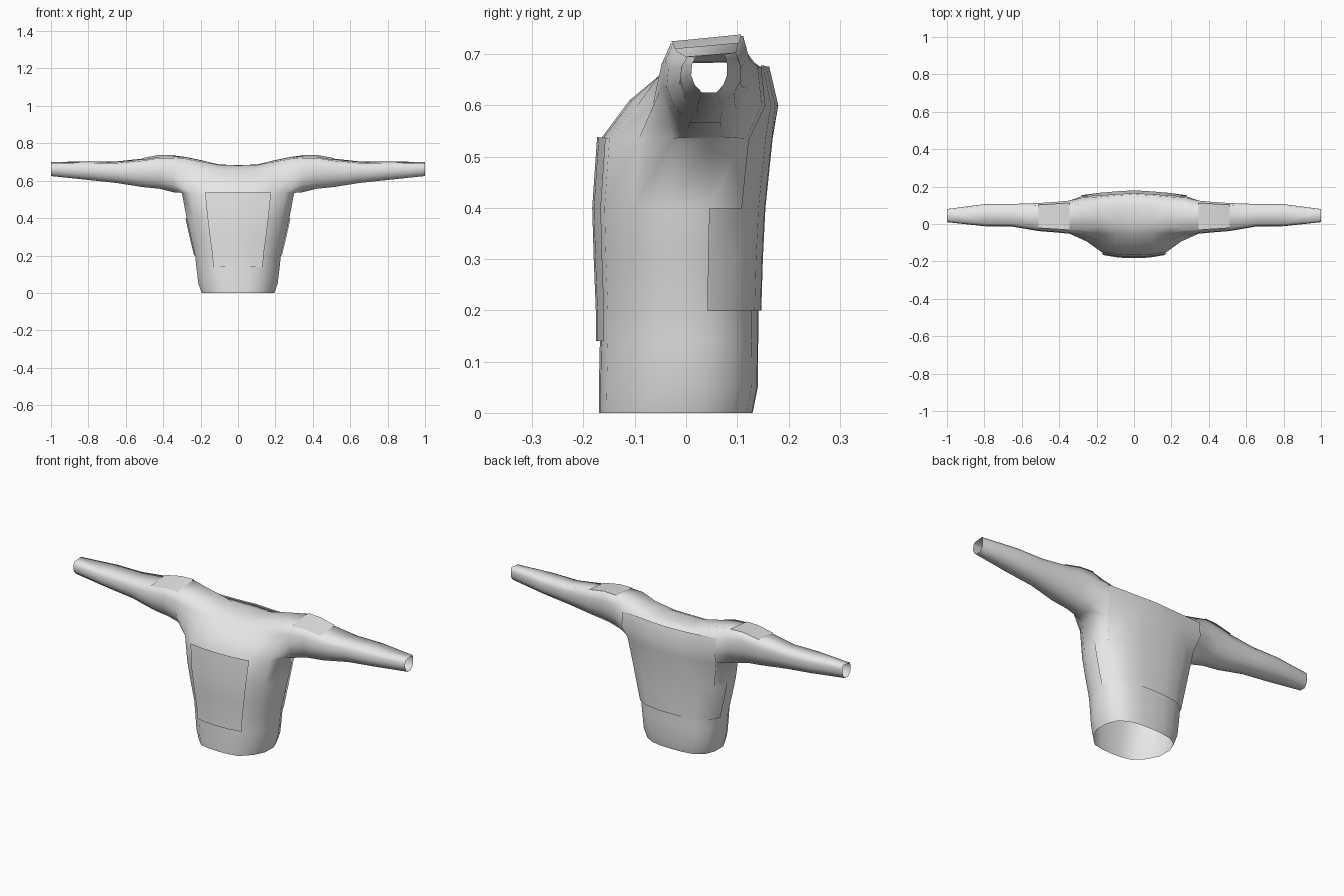
import bpy, bmesh
from mathutils import Vector

cube = bpy.data.objects.get("Cube")
if cube:
    bpy.data.objects.remove(cube)

grey = bpy.data.materials.new("light grey cloth")
grey.use_nodes = True
grey.diffuse_color = (0.8, 0.8, 0.8, 1)
grey.node_tree.nodes["Principled BSDF"].inputs["Base Color"].default_value = (0.8, 0.8, 0.8, 1)

# Half outline of the torso, front centre to back centre
HALF = [(0, -1), (.3, -.98), (.58, -.9), (.85, -.55), (1, -.15),
        (1, .35), (.88, .72), (.62, .92), (.3, .99), (0, 1)]
# z, half width, front y, back y
RINGS = [(0, .195, -.17, .13), (.05, .212, -.17, .14), (.14, .223, -.168, .141),
         (.2, .229, -.168, .141), (.3, .253, -.172, .144),
         (.4, .275, -.175, .149), (.535, .300, -.166, .163)]
# Yoke strips over the shoulder, chest to back, between the ends of the top ring
YOKE = [
    [(0, -.11, .61), (0, -.05, .66), (0, .0, .682), (0, .1, .684), (0, .158, .672), (0, .174, .6)],
    [(.1, -.105, .61), (.1, -.05, .66), (.1, .0, .684), (.1, .1, .686), (.1, .152, .672), (.1, .168, .6)],
    [(.18, -.095, .60), (.19, -.05, .66), (.19, -.01, .70), (.19, .1, .708), (.19, .145, .675), (.19, .16, .6)],
    [(.26, -.065, .60), (.28, -.048, .665), (.28, -.03, .717), (.28, .1, .727), (.28, .14, .675), (.28, .148, .6)],
]
# Sleeve section shape (y, z) and sizes: x, y0, y1, z0, z1
TUBE = [(-.8, -.6), (-1, -.1), (-.95, .45), (-.75, .85), (.85, 1),
        (1, .5), (1, -.1), (.8, -.6), (.4, -1), (-.4, -1)]
SLEEVE = [(.345, -.052, .125, .538, .735), (.42, -.045, .118, .557, .735),
          (.51, -.038, .112, .566, .718), (.65, -.014, .107, .588, .703),
          (.8, -.012, .106, .604, .703), (1.0, .01, .08, .625, .70)]

bm = bmesh.new()
tag = bm.faces.layers.int.new("panel")
FRONT, BACK, SHOULDER = 1, 2, 3


def face(verts, kind=0):
    bm.faces.new(verts)[tag] = kind


# Torso
rings = []
for z, w, f, b in RINGS:
    rings.append([bm.verts.new((u * w, (f + b) / 2 + v * (b - f) / 2, z)) for u, v in HALF])
for r in range(len(rings) - 1):
    lo, hi = rings[r], rings[r + 1]
    for i in range(9):
        kind = 0
        if i < 2 and r >= 2:
            kind = FRONT
        if r >= 3 and (i >= 6 or (i == 5 and r < 5)):
            kind = BACK
        face((lo[i], lo[i + 1], hi[i + 1], hi[i]), kind)

# Yoke
top = rings[-1]
strips = [[top[k]] + [bm.verts.new(p) for p in YOKE[k]] + [top[9 - k]] for k in range(4)]
for a, b in zip(strips, strips[1:]):
    for j in range(7):
        face((a[j], b[j], b[j + 1], a[j + 1]), BACK if j >= 5 else 0)

# Sleeve, starting from the armhole
prev = strips[3] + [top[5], top[4]]
for s, (x, y0, y1, z0, z1) in enumerate(SLEEVE):
    cur = [bm.verts.new((x, (y0 + y1) / 2 + v * (y1 - y0) / 2, (z0 + z1) / 2 + w * (z1 - z0) / 2))
           for v, w in TUBE]
    for j in range(10):
        n = (j + 1) % 10
        face((prev[j], cur[j], cur[n], prev[n]), SHOULDER if j == 3 and s in (1, 2) else 0)
    prev = cur

# Outward normals
bmesh.ops.recalc_face_normals(bm, faces=bm.faces[:])
bm.faces.ensure_lookup_table()
if bm.faces[0].normal.y > 0:
    bmesh.ops.reverse_faces(bm, faces=bm.faces[:])
bm.normal_update()


def finish(name, mesh_bm):
    me = bpy.data.meshes.new(name)
    mesh_bm.to_mesh(me)
    me.materials.append(grey)
    ob = bpy.data.objects.new(name, me)
    bpy.context.collection.objects.link(ob)
    for p in me.polygons:
        p.use_smooth = True
    mod = ob.modifiers.new("Mirror", 'MIRROR')
    mod.use_clip = True
    mod.merge_threshold = 0.0005


def panel(name, kind, offset):
    """Copy the tagged cloth faces and lift them off the surface."""
    pb = bm.copy()
    layer = pb.faces.layers.int["panel"]
    for v in pb.verts:
        n = Vector(v.normal)
        if abs(v.co.x) < 1e-5:
            n.x = 0
            n.normalize()
        v.co += n * offset
    bmesh.ops.delete(pb, geom=[f for f in pb.faces if f[layer] != kind], context='FACES')
    finish(name, pb)
    pb.free()


finish("shirt", bm)
panel("front_panel", FRONT, .008)
panel("back_panel", BACK, .006)
panel("shoulder_patches", SHOULDER, .004)
bm.free()
